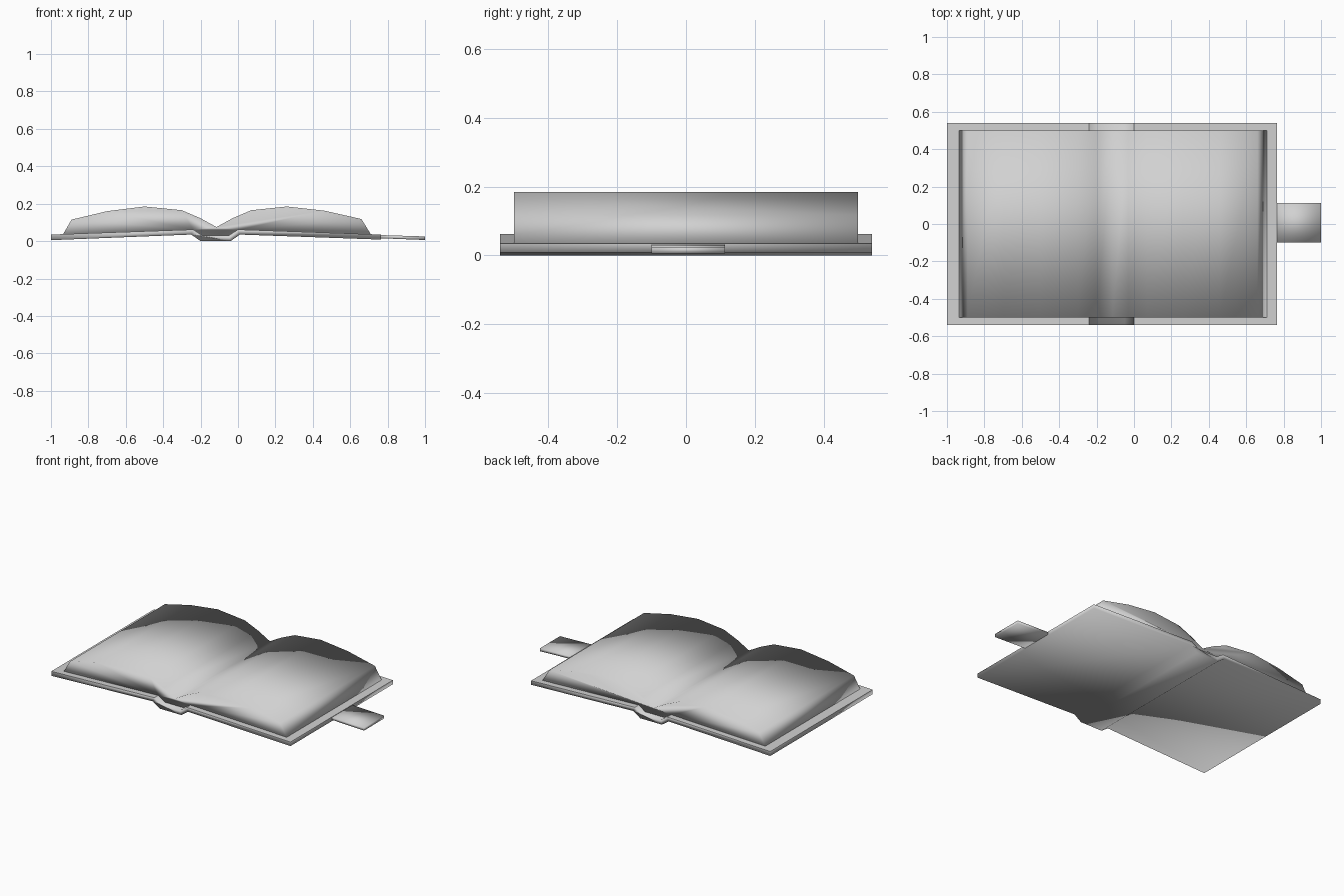
import bpy, bmesh

if "Cube" in bpy.data.objects:
    bpy.data.objects.remove(bpy.data.objects["Cube"])

paper = bpy.data.materials.new("light_grey")
paper.diffuse_color = (0.64, 0.64, 0.64, 1)
paper.use_nodes = True
paper.node_tree.nodes["Principled BSDF"].inputs["Base Color"].default_value = paper.diffuse_color


def extrude_profile(name, outline, y0, y1):
    """Solid from a closed x-z outline, stretched from y0 to y1, smooth shaded."""
    bm = bmesh.new()
    front = [bm.verts.new((x, y0, z)) for x, z in outline]
    back = [bm.verts.new((x, y1, z)) for x, z in outline]
    n = len(outline)
    bm.faces.new(front)
    bm.faces.new(back[::-1])
    for i in range(n):
        j = (i + 1) % n
        bm.faces.new((front[i], back[i], back[j], front[j]))
    bmesh.ops.recalc_face_normals(bm, faces=bm.faces)
    for f in bm.faces:
        f.smooth = True
    mesh = bpy.data.meshes.new(name)
    bm.to_mesh(mesh)
    bm.free()
    mesh.materials.append(paper)
    obj = bpy.data.objects.new(name, mesh)
    bpy.context.collection.objects.link(obj)
    return obj


# Cover: two sloping boards joined by a sunken spine
cover_top = [(-1, 0.035), (-0.24, 0.062), (-0.19, 0.03),
             (-0.05, 0.03), (0, 0.062), (0.765, 0.035)]
cover_bottom = [(0.765, 0.008), (0.01, 0.035), (-0.04, 0),
                (-0.2, 0), (-0.25, 0.035), (-1, 0.005)]
cover = extrude_profile("cover", cover_top + cover_bottom, -0.54, 0.54)
# The tops of the boards stay flat, the spine and underside are soft
for p in cover.data.polygons:
    if p.normal.z > 0.9 and not -0.22 < p.center.x < -0.02:
        p.use_smooth = False

# Page block: two arched halves meeting at a gutter, resting on the cover
pages_top = [(-0.935, 0.037), (-0.89, 0.115), (-0.7, 0.16), (-0.5, 0.185),
             (-0.3, 0.165), (-0.2, 0.122), (-0.115, 0.075), (-0.03, 0.122),
             (0.07, 0.165), (0.26, 0.185), (0.46, 0.163), (0.66, 0.118),
             (0.71, 0.037)]
pages_bottom = [(0, 0.06), (-0.05, 0.03), (-0.19, 0.03), (-0.24, 0.06)]
extrude_profile("pages", pages_top + pages_bottom, -0.5, 0.5)

# Bookmark tongue sticking out of the right-hand board
bookmark = [(0.74, 0.033), (1, 0.025), (1, 0.006), (0.74, 0.016)]
extrude_profile("bookmark", bookmark, -0.1, 0.113)
